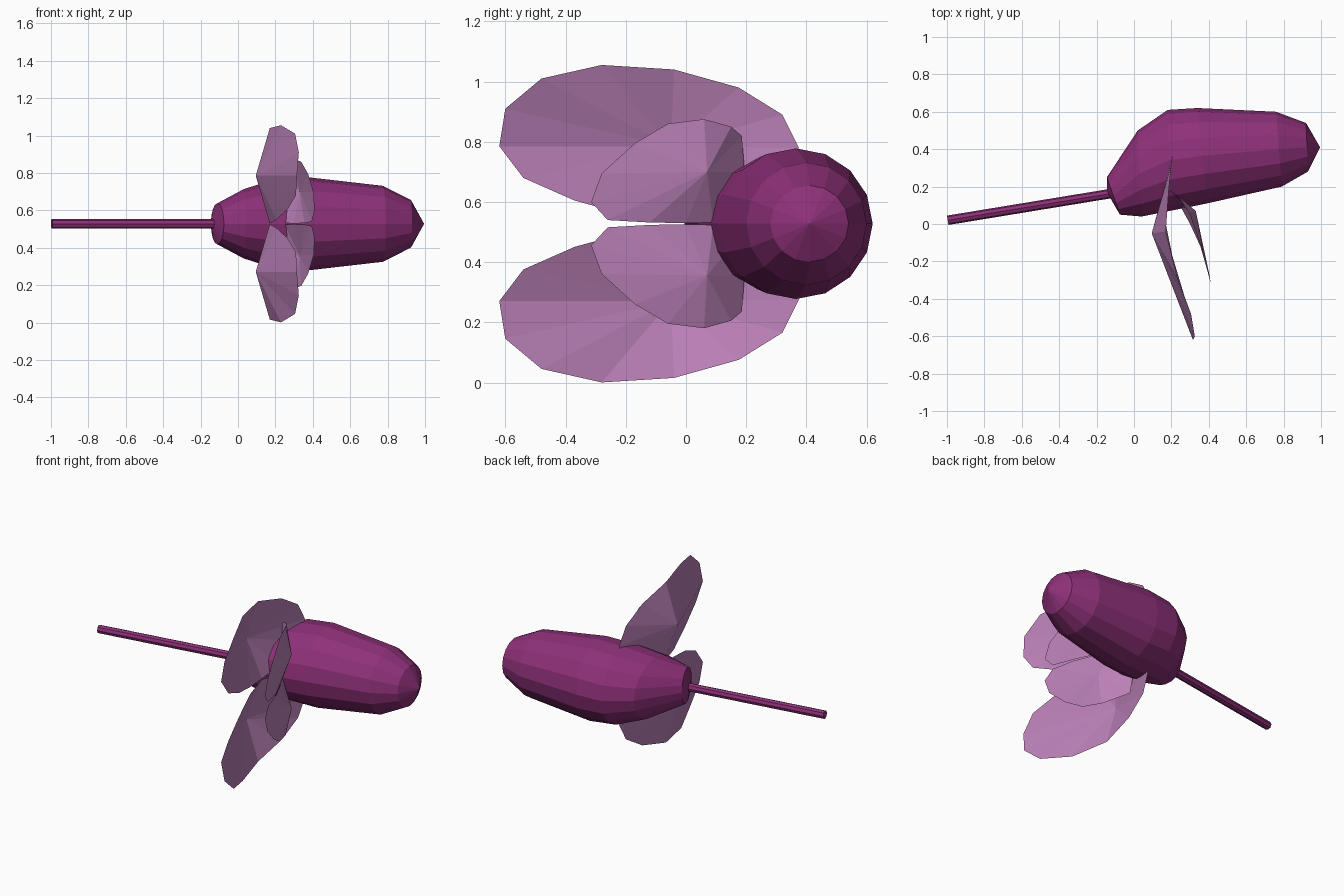
import bpy, bmesh, math
from mathutils import Vector

if "Cube" in bpy.data.objects:
    bpy.data.objects.remove(bpy.data.objects["Cube"])

MID = 0.528   # height of the symmetry plane

def material(name, color):
    m = bpy.data.materials.new(name)
    m.diffuse_color = (*color, 1)
    m.use_nodes = True
    m.node_tree.nodes["Principled BSDF"].inputs["Base Color"].default_value = m.diffuse_color
    return m

plum = material("plum", (0.27, 0.03, 0.19))
mauve = material("mauve", (0.50, 0.22, 0.48))

def make(name, bm, mat):
    bmesh.ops.recalc_face_normals(bm, faces=bm.faces)
    me = bpy.data.meshes.new(name)
    bm.to_mesh(me)
    bm.free()
    me.materials.append(mat)
    ob = bpy.data.objects.new(name, me)
    bpy.context.collection.objects.link(ob)
    return ob

def loft(name, rings, start, end, sides, mat):
    """Rings are (x, y of back edge, x, y of front edge, half height)."""
    bm = bmesh.new()
    loops = []
    for x1, y1, x2, y2, h in rings:
        c = Vector(((x1 + x2) / 2, (y1 + y2) / 2, MID))
        u = Vector(((x1 - x2) / 2, (y1 - y2) / 2, 0))
        loops.append([bm.verts.new(c + u * math.cos(a) + Vector((0, 0, h * math.sin(a))))
                      for a in (math.tau * i / sides for i in range(sides))])
    for a, b in zip(loops, loops[1:]):
        for i in range(sides):
            j = (i + 1) % sides
            bm.faces.new((a[i], a[j], b[j], b[i]))
    for loop, tip in ((loops[0], start), (loops[-1], end)):
        v = bm.verts.new((*tip, MID))
        for i in range(sides):
            bm.faces.new((loop[i], loop[(i + 1) % sides], v))
    return make(name, bm, mat)

def wing(name, centre, outline):
    """Shallow fan around a raised centre, one per side of the body."""
    for side, s in (("left", 1), ("right", -1)):
        bm = bmesh.new()
        place = lambda p: bm.verts.new((p[0], p[1], MID + s * (p[2] - MID)))
        c = place(centre)
        rim = [place(p) for p in outline]
        for i in range(len(rim)):
            bm.faces.new((c, rim[i], rim[(i + 1) % len(rim)]))
        make(f"{name}_{side}", bm, mauve)

# Plump body, curving down toward the beak
loft("body", [
    (-0.145, 0.25, -0.075, 0.05, 0.11),
    (0.02, 0.50, 0.04, 0.04, 0.185),
    (0.18, 0.61, 0.19, 0.07, 0.235),
    (0.34, 0.62, 0.39, 0.11, 0.25),
    (0.76, 0.60, 0.79, 0.20, 0.203),
    (0.92, 0.54, 0.93, 0.28, 0.127)],
    (-0.145, 0.17), (0.995, 0.41), 16, plum)

# Long thin beak
loft("beak", [
    (-1.0, 0.045, -0.992, -0.005, 0.026),
    (-0.084, 0.195, -0.076, 0.145, 0.026)],
    (-0.996, 0.02), (-0.08, 0.17), 8, plum)

# Large wings
wing("large_wing", (0.095, -0.05, 0.785), [
    (0.315, -0.62, 0.785), (0.325, -0.60, 0.91), (0.305, -0.48, 1.01),
    (0.23, -0.28, 1.055), (0.17, -0.04, 1.04), (0.185, 0.175, 0.98),
    (0.20, 0.32, 0.89), (0.21, 0.375, 0.78), (0.20, 0.32, 0.66),
    (0.18, 0.17, 0.56), (0.17, 0.0, 0.53), (0.205, -0.17, 0.55),
    (0.265, -0.37, 0.605), (0.31, -0.54, 0.68)])

# Small wings
wing("small_wing", (0.33, 0.07, 0.70), [
    (0.41, -0.315, 0.60), (0.405, -0.28, 0.695), (0.375, -0.17, 0.795),
    (0.338, -0.06, 0.86), (0.295, 0.06, 0.875), (0.235, 0.15, 0.85),
    (0.185, 0.185, 0.82), (0.17, 0.195, 0.70), (0.18, 0.17, 0.58),
    (0.25, 0.09, 0.532), (0.30, 0.0, 0.53), (0.355, -0.12, 0.532),
    (0.395, -0.26, 0.54)])
